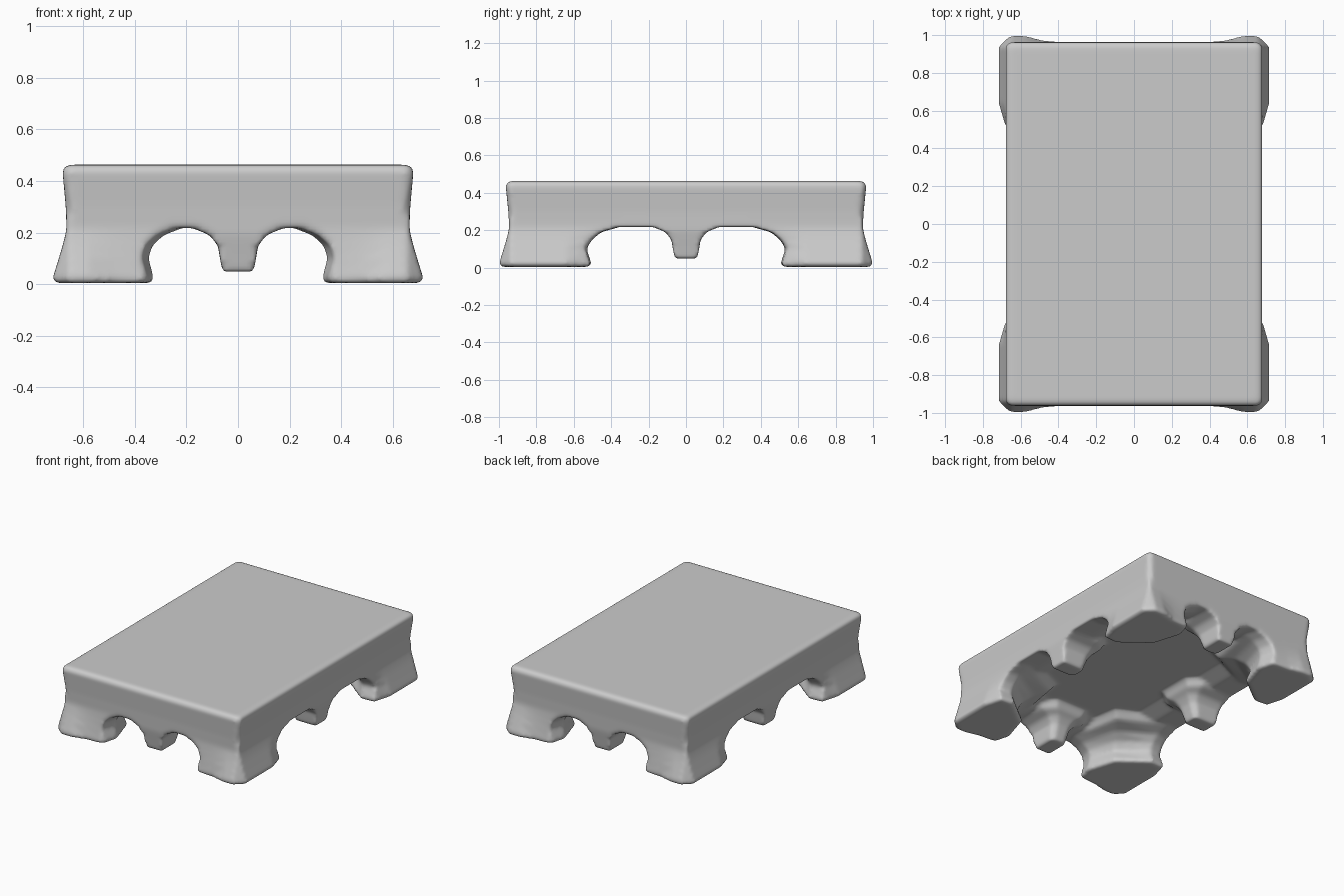
import bpy, bmesh

if "Cube" in bpy.data.objects:
    bpy.data.objects.remove(bpy.data.objects["Cube"])

bm = bmesh.new()


def loft(rings):
    """Closed solid from stacked rings of (x, y, z) points."""
    loops = [[bm.verts.new(p) for p in r] for r in rings]
    n = len(loops[0])
    faces = [bm.faces.new(loops[0]), bm.faces.new(loops[-1])]
    for a, b in zip(loops, loops[1:]):
        for i in range(n):
            j = (i + 1) % n
            faces.append(bm.faces.new((a[i], a[j], b[j], b[i])))
    bmesh.ops.recalc_face_normals(bm, faces=faces)


def rect(hx, hy, z, c):
    """Rectangle with chamfered corners."""
    return [(hx, -hy + c, z), (hx, hy - c, z), (hx - c, hy, z), (-hx + c, hy, z),
            (-hx, hy - c, z), (-hx, -hy + c, z), (-hx + c, -hy, z), (hx - c, -hy, z)]


# Top slab with hollow underside
loft([rect(*r) for r in [
    (0.655, 0.94, 0.463, 0.015), (0.677, 0.96, 0.452, 0.02), (0.68, 0.963, 0.43, 0.02),
    (0.668, 0.95, 0.30, 0.025), (0.665, 0.945, 0.217, 0.025),
    (0.50, 0.77, 0.222, 0.06), (0.38, 0.64, 0.265, 0.1)]])


# Corner feet: flared outside, arched towards the middle
def corner_ring(z, xi, yi, f):
    ox, oy = 0.665 + f, 0.945 + f
    return [(xi + 0.03, 0.945 + f * 0.3, z), (0.48, 0.945 + f * 0.5, z), (0.58, oy, z),
            (0.655, oy, z), (ox, 0.94, z), (ox, 0.64, z), (0.665 + f * 0.3, yi + 0.01, z),
            (0.58, yi, z), (xi + 0.06, yi + 0.15, z), (xi, 0.85, z)]


corner = [corner_ring(*r) for r in [
    (0.004, 0.33, 0.51, 0.045), (0.025, 0.325, 0.505, 0.053), (0.10, 0.345, 0.53, 0.03),
    (0.15, 0.33, 0.50, 0.015), (0.19, 0.285, 0.45, 0.005), (0.215, 0.22, 0.36, 0.0),
    (0.26, 0.19, 0.33, 0.0)]]
for sx in (-1, 1):
    for sy in (-1, 1):
        loft([[(x * sx, y * sy, z) for x, y, z in r] for r in corner])


# Small middle feet: half width and inner distance measured from the outer face
def mid_ring(z, w, d0, d1):
    c = w * 0.4
    return [(-w, d0, z), (w, d0, z), (w, d1 - c, z), (w - c, d1, z),
            (-w + c, d1, z), (-w, d1 - c, z)]


mid = [mid_ring(*r) for r in [
    (0.048, 0.06, 0.03, 0.20), (0.10, 0.07, 0.02, 0.22), (0.15, 0.078, 0.01, 0.24),
    (0.19, 0.11, 0.002, 0.27), (0.215, 0.17, 0.0, 0.30), (0.27, 0.2, 0.0, 0.33)]]
for s in (-1, 1):
    loft([[(w, s * (0.945 - d), z) for w, d, z in r] for r in mid])
    loft([[(s * (0.665 - d), w, z) for w, d, z in r] for r in mid])

me = bpy.data.meshes.new("low_table")
bm.to_mesh(me)
bm.free()
table = bpy.data.objects.new("low_table", me)
bpy.context.collection.objects.link(table)
bpy.context.view_layer.objects.active = table
table.select_set(True)

# Fuse parts into one soft, clay-like surface
fuse = table.modifiers.new("fuse", 'REMESH')
fuse.mode = 'VOXEL'
fuse.voxel_size = 0.013
fuse.use_smooth_shade = True
soft = table.modifiers.new("soften", 'SMOOTH')
soft.factor = 0.5
soft.iterations = 5
